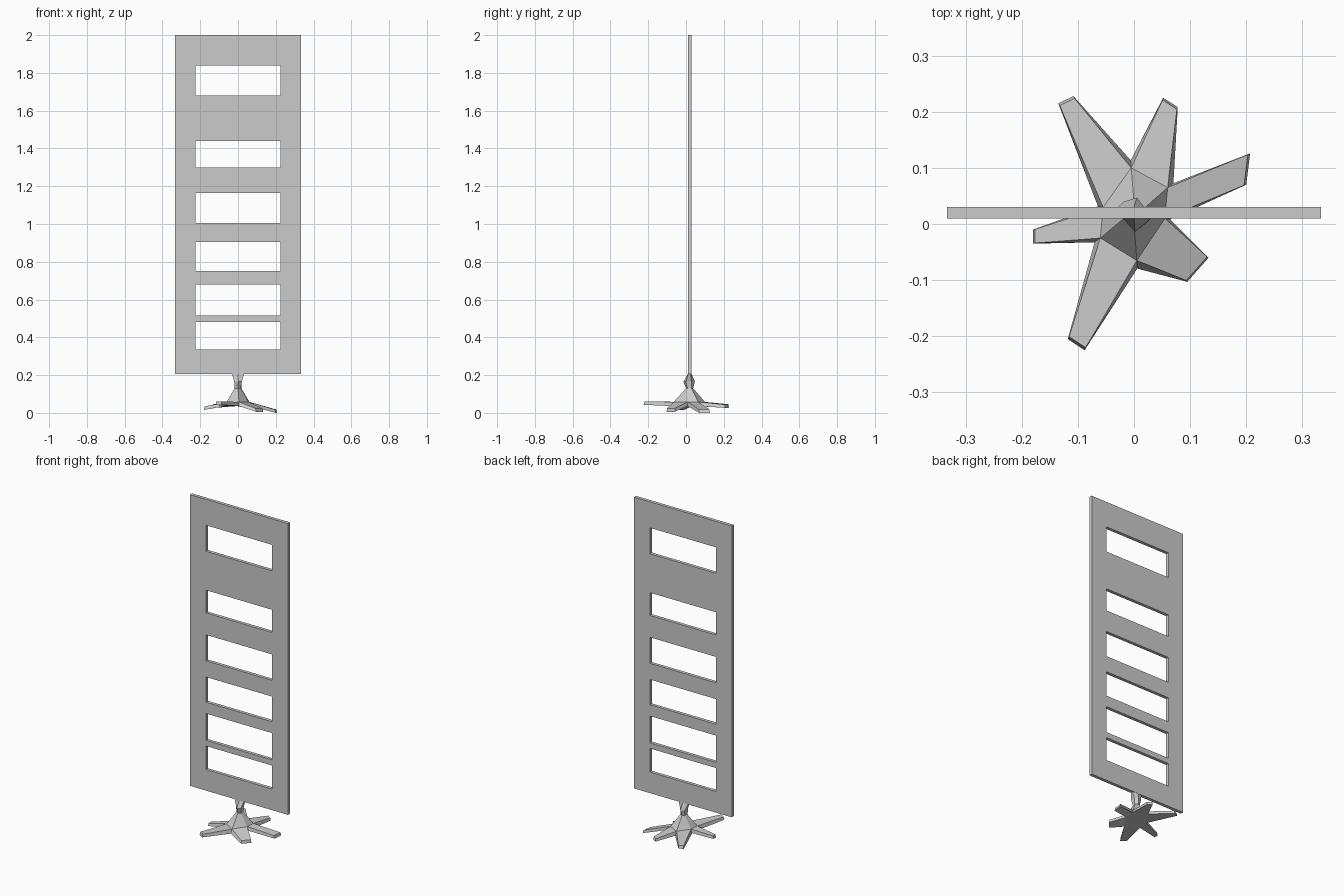
import bpy, bmesh
from mathutils import Vector

if "Cube" in bpy.data.objects:
    bpy.data.objects.remove(bpy.data.objects["Cube"])


def make_object(name, bm):
    bmesh.ops.recalc_face_normals(bm, faces=bm.faces)
    mesh = bpy.data.meshes.new(name)
    bm.to_mesh(mesh)
    bm.free()
    obj = bpy.data.objects.new(name, mesh)
    bpy.context.collection.objects.link(obj)
    return obj


# Upright panel: a grid of cells with the window cells left out, then thickened
xs = [-0.333, -0.225, 0.225, 0.333]
zs = [0.205, 0.335, 0.48, 0.515, 0.68, 0.75, 0.905,
      1.005, 1.165, 1.30, 1.44, 1.68, 1.84, 2.0]
bm = bmesh.new()
grid = [[bm.verts.new((x, 0.01, z)) for x in xs] for z in zs]
for r in range(len(zs) - 1):
    for c in range(3):
        if c == 1 and r % 2 == 1:
            continue
        bm.faces.new((grid[r][c], grid[r][c + 1], grid[r + 1][c + 1], grid[r + 1][c]))
ext = bmesh.ops.extrude_face_region(bm, geom=bm.faces[:], use_keep_orig=True)
new = [g for g in ext["geom"] if isinstance(g, bmesh.types.BMVert)]
bmesh.ops.translate(bm, verts=new, vec=(0, 0.02, 0))
make_object("slotted_panel", bm)

# Root foot: valleys between the toes, and each toe's two tip corners and height
centre = Vector((0, 0.02))
valleys = [(0.055, 0.01), (0.06, 0.065), (-0.005, 0.10),
           (-0.055, 0.03), (-0.06, -0.025), (0.005, -0.065)]
tips = [((0.20, 0.07), (0.207, 0.126), 0.018),
        ((0.078, 0.208), (0.052, 0.225), 0.044),
        ((-0.108, 0.228), (-0.135, 0.215), 0.046),
        ((-0.18, -0.01), (-0.18, -0.035), 0.034),
        ((-0.118, -0.205), (-0.088, -0.225), 0.061),
        ((0.095, -0.103), (0.133, -0.06), 0.024)]
n = len(tips)
bm = bmesh.new()


def ring(points, z, scale=1.0):
    out = []
    for p in points:
        q = centre + (Vector(p) - centre) * scale
        out.append(bm.verts.new((q.x, q.y, z)))
    return out


top = ring(valleys, 0.058)
low = ring(valleys, 0.036, 1.17)
bm.faces.new(low)
for i, (a, b, z) in enumerate(tips):
    j = (i + 1) % n
    ta, tb = ring((a, b), z, 0.98)
    ba, bb = ring((a, b), z - 0.018)
    for f in ((top[i], ta, tb, top[j]), (low[i], low[j], bb, ba),
              (top[i], low[i], ba, ta), (tb, bb, low[j], top[j]), (ta, ba, bb, tb)):
        bm.faces.new(f)

# Stem: six-sided rings pinched at the waist and flared into the panel's base
stem = [
    (0.13, [(0.015, 0.008), (0.018, 0.028), (0.0, 0.038),
            (-0.015, 0.03), (-0.018, 0.01), (0.0, 0.0)]),
    (0.165, [(0.02, 0.0), (0.02, 0.028), (0.005, 0.047),
             (-0.018, 0.04), (-0.02, 0.01), (0.002, -0.014)]),
    (0.206, [(0.032, 0.012), (0.032, 0.026), (0.0, 0.03),
             (-0.032, 0.026), (-0.032, 0.012), (0.0, 0.01)]),
]
prev = top
for z, pts in stem:
    cur = ring(pts, z)
    for i in range(n):
        j = (i + 1) % n
        bm.faces.new((prev[i], prev[j], cur[j], cur[i]))
    prev = cur
bm.faces.new(prev)
make_object("root_foot", bm)
